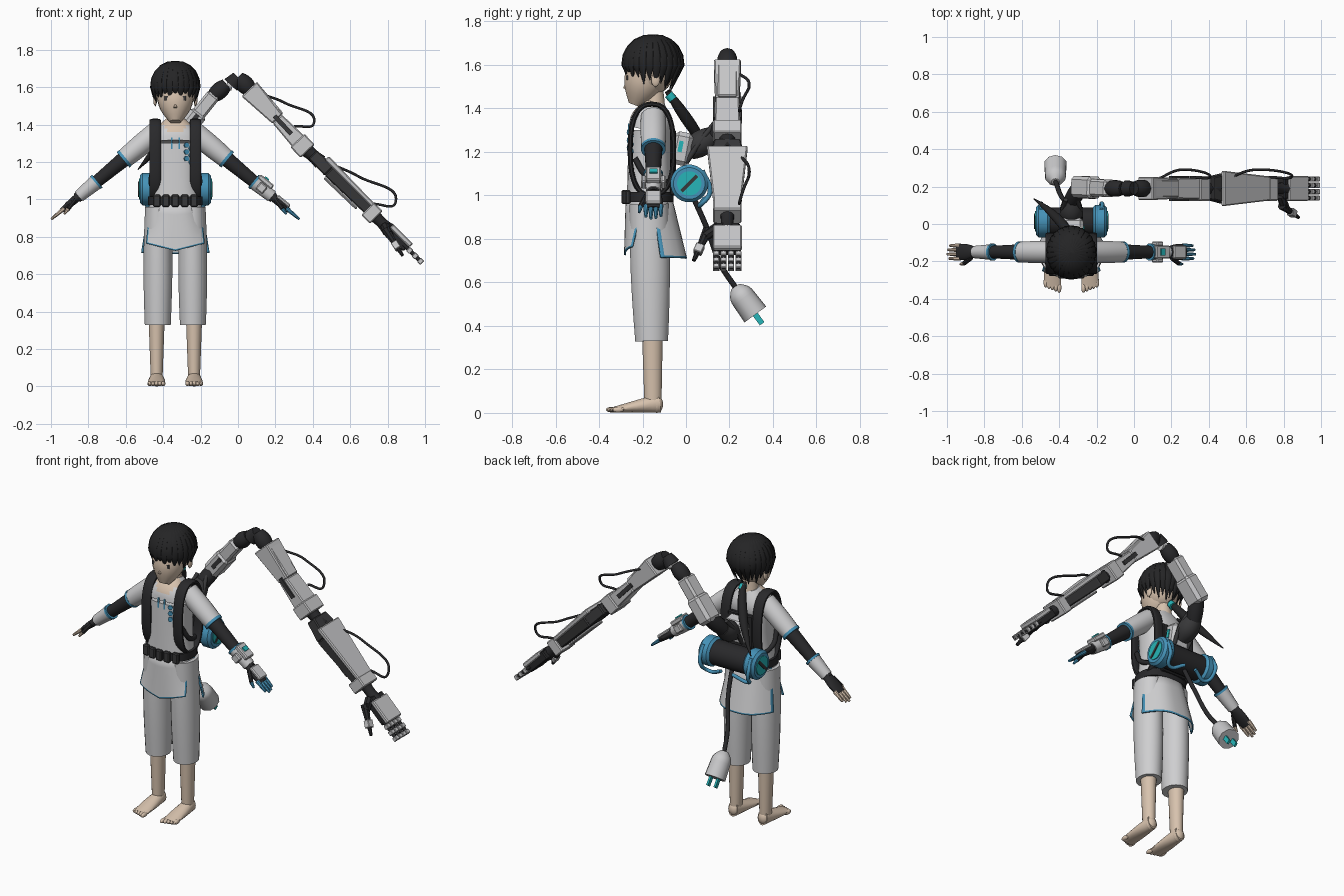
import bpy, bmesh, math
from math import sin, cos, pi
from mathutils import Vector

cube = bpy.data.objects.get("Cube")
if cube:
    bpy.data.objects.remove(cube)


def material(name, *rgb):
    made = bpy.data.materials.new(name)
    made.use_nodes = True
    made.diffuse_color = (*rgb, 1)
    made.node_tree.nodes["Principled BSDF"].inputs["Base Color"].default_value = (*rgb, 1)
    return made


CLOTH = material("pale cloth", .62, .62, .63)
PLATE = material("pale metal", .58, .58, .59)
BLACK = material("black fabric", .022, .022, .024)
HAIR = material("black hair", .018, .018, .019)
DARK = material("dark metal", .04, .04, .042)
SKIN = material("skin", .68, .54, .42)
BLUE = material("blue", .06, .29, .48)
TEAL = material("teal", .02, .46, .48)
X, Y, Z = Vector((1, 0, 0)), Vector((0, 1, 0)), Vector((0, 0, 1))
CENTRE = -.335
rounded = []


def at(x, y, z):
    """Point measured from the centre line of the figure."""
    return Vector((CENTRE + x, y, z))


def line(start, end):
    return lambda t: Vector(start).lerp(Vector(end), t)


def pair(size):
    return Vector(size) if isinstance(size, tuple) else Vector((size, size))


def finish(name, bm, mats, smooth=True):
    bmesh.ops.recalc_face_normals(bm, faces=bm.faces)
    mesh = bpy.data.meshes.new(name)
    bm.to_mesh(mesh)
    bm.free()
    for mat in mats:
        mesh.materials.append(mat)
    made = bpy.data.objects.new(name, mesh)
    bpy.context.collection.objects.link(made)
    if smooth:
        rounded.append(made)
    return made


def loft(name, mats, path, sizes, side=Y, sides=16, power=2, rule=None):
    """Skin oval rings along a path; a higher power squares the oval."""
    bm, rings = bmesh.new(), []
    for i, point in enumerate(path):
        ahead = (path[min(i + 1, len(path) - 1)] - path[max(i - 1, 0)]).normalized()
        across = (side - ahead * side.dot(ahead)).normalized()
        up = ahead.cross(across)
        ring = []
        for k in range(sides):
            turn = 2 * pi * (k + .5) / sides
            c, s = cos(turn), sin(turn)
            grow = 2 / power if sides > 4 else 0
            c, s = (math.copysign(abs(v) ** grow, v) for v in (c, s))
            ring.append(bm.verts.new(point + across * sizes[i].x * c + up * sizes[i].y * s))
        rings.append(ring)
    for low, high in zip(rings, rings[1:]):
        for k in range(sides):
            bm.faces.new((low[k], low[k - 1], high[k - 1], high[k]))
    bm.faces.new(rings[0])
    bm.faces.new(rings[-1])
    if rule:
        for face in bm.faces:
            face.material_index = int(rule(face.calc_center_median()))
    return finish(name, bm, mats, sides > 6)


def taper(name, mat, a, b, start, end=None, bulge=0, bevel=0, extra=None, **shape):
    """Straight part from a to b whose size runs from start to end and may swell between."""
    start, end, bulge = pair(start), pair(end or start), pair(bulge)
    steps = [i / 6 for i in range(7)] if bulge.length else [0, 1]
    made = loft(name, [mat, extra] if extra else [mat], [a.lerp(b, t) for t in steps],
                [start.lerp(end, t) + bulge * sin(pi * t) for t in steps], **shape)
    if bevel:
        made.modifiers.new("bevel", "BEVEL").width = bevel
    return made


def block(name, mat, a, b, start, end=None, bevel=.006, side=Y):
    return taper(name, mat, a, b, start, end, bevel=bevel, side=side, sides=4)


def ball(name, mat, centre, size):
    bm = bmesh.new()
    bmesh.ops.create_uvsphere(bm, u_segments=20, v_segments=12, radius=1)
    for vert in bm.verts:
        vert.co = centre + vert.co * Vector(size)
    finish(name, bm, [mat])


def tube(name, mat, radius, *points):
    curve = bpy.data.curves.new(name, "CURVE")
    curve.dimensions, curve.bevel_depth, curve.bevel_resolution = "3D", radius, 2
    curve.use_fill_caps = True
    spline = curve.splines.new("BEZIER")
    spline.bezier_points.add(len(points) - 1)
    for knot, point in zip(spline.bezier_points, points):
        knot.co = point
        knot.handle_left_type = knot.handle_right_type = "AUTO"
    curve.materials.append(mat)
    bpy.context.collection.objects.link(bpy.data.objects.new(name, curve))


def skirt(name, top, hem, lift):
    """Curved panel with blue edging; top and hem give height, half width, depth and wrap."""
    bm, grid = bmesh.new(), []
    columns = [-1, -.95] + [i / 6 for i in range(-5, 6)] + [.95, 1]
    for t in (0, .3, .7, .97, 1):
        z, width, depth, wrap = Vector(top).lerp(Vector(hem), t)
        grid.append([bm.verts.new(at(width * s, depth + wrap * abs(s) ** 3, z + lift * t * abs(s)))
                     for s in columns])
    for row, (high, low) in enumerate(zip(grid, grid[1:])):
        for i in range(len(columns) - 1):
            face = bm.faces.new((high[i], high[i + 1], low[i + 1], low[i]))
            face.material_index = int(row == 3 or i in (0, len(columns) - 2))
    finish(name, bm, [CLOTH, BLUE]).modifiers.new("thickness", "SOLIDIFY").thickness = .008


# Head and neck
ball("skull", SKIN, at(0, -.165, 1.58), (.108, .115, .12))
taper("jaw", SKIN, at(0, -.18, 1.56), at(0, -.235, 1.415), .1, .03, bulge=.018, side=X)
taper("neck", SKIN, at(0, -.145, 1.36), at(0, -.145, 1.5), .055, .04, side=X)
taper("nose", SKIN, at(0, -.265, 1.53), at(0, -.282, 1.49), .004, .01, side=X, sides=8)

# Hair cap, pointed locks and ponytail
ball("hair_cap", HAIR, at(0, -.145, 1.62), (.118, .128, .115))
locks = 26
for k in range(locks):
    turn = 2 * pi * (k + .5) / locks
    c, s = cos(turn), sin(turn)
    tip = (1.53 if s < -.6 else 1.5 - .03 * s) + .025 * (k % 2)
    path, sizes = [], []
    for step in range(9):
        t = step / 8
        arc, fall = min(1, t * 1.6), max(0, t * 1.6 - 1) / .6
        reach = sin(arc * pi / 2) - fall * (.13 + .3 * max(s, 0))
        path.append(at(.125 * reach * c, .135 * reach * s - .152, 1.6 + .137 * cos(arc * pi / 2) - (1.6 - tip) * fall))
        sizes.append(Vector((.023, .012)) * sin(pi * (.1 + .88 * t)))
    loft("hair_lock", [HAIR], path, sizes, Vector((-s, c, 0)), sides=7)
tail = [i / 8 for i in range(9)]
loft("ponytail", [HAIR], [at(-.2 * t ** 1.5, .22 * t - .085, 1.48 - .32 * t) for t in tail],
     [pair(.003 + .024 * sin(pi * (.15 + .85 * t))) for t in tail], sides=10)
taper("hair_band", TEAL, at(0, -.08, 1.465), at(0, -.06, 1.44), .021)

# Tunic with open neckline, chest marks and skirt panels
torso = dict(side=X, sides=32, power=2.5)
taper("tunic_body", CLOTH, at(0, -.17, .95), at(0, -.168, 1.3), (.143, .103), (.132, .096), bulge=(-.018, 0), **torso)
taper("tunic_chest", CLOTH, at(0, -.168, 1.3), at(0, -.145, 1.43), (.132, .096), (.05, .045), bulge=.02, extra=SKIN,
      rule=lambda c: c.z > 1.36 and c.y < -.17 and abs(c.x - CENTRE) < c.z - 1.33, **torso)
for k in range(6):
    x = .06 + .025 * (k % 2)
    mark, facing = at(x, .45 * x - .29, 1.29 - .018 * k), Vector((.4, -.9, 0))
    taper("hexagon_mark", BLUE, mark - facing * .005, mark + facing * .004, .015, sides=6, side=Z)
skirt("front_skirt", (1, .135, -.277, .09), (.725, .157, -.285, .035), lift=.04)
skirt("back_skirt", (1, .138, -.066, -.09), (.71, .183, .005, -.12), lift=.005)

# Belt with pouches
taper("belt", BLACK, at(0, -.17, .97), at(0, -.17, 1.015), (.147, .112), **torso)
for x in (-.1, -.05, 0, .05, .1):
    pouch = at(x, 1.7 * x * x - .284, .96)
    block("belt_pouch", DARK, pouch, pouch + Z * .065, (.02, .012), side=X)

for s in (-1, 1):
    def mirrored(x, y, z):
        return at(s * x, y, z)

    # Face details
    eye = mirrored(.042, -.27, 1.53)
    block("eye", DARK, eye, eye + Z * .022, (.016, .003), bevel=0, side=X)
    ball("ear", SKIN, mirrored(.108, -.14, 1.53), (.01, .02, .03))
    slit = mirrored(.02, -.262, 1.27)
    block("neck_slit", BLUE, slit, slit + Z * .06, .004, bevel=0, side=X)

    # Trousers, shins and feet
    taper("trouser_leg", CLOTH, mirrored(.094, -.158, .33), mirrored(.092, -.17, .96), (.07, .076), (.07, .09),
          bulge=.008, side=X, sides=24)
    taper("shin", SKIN, mirrored(.1, -.152, .04), mirrored(.1, -.155, .42), (.032, .04), (.046, .05), side=X)
    taper("foot", SKIN, mirrored(.1, -.12, .045), mirrored(.1, -.335, .014), (.032, .045), (.046, .013),
          bulge=(.006, 0), side=X)
    ball("heel", SKIN, mirrored(.1, -.135, .04), (.034, .03, .04))
    for k in range(5):
        ball("toe", SKIN, mirrored(.065 + .018 * k, -.34 + .007 * k, .015), (.012, .028, .013))

    # Sleeves and arms, placed by fraction along one line
    arm = line(mirrored(.1, -.15, 1.36), mirrored(.62, -.15, .93))
    above = Vector((.63 * s, 0, .77))
    taper("sleeve", CLOTH, arm(0), arm(.33), .058, (.055, .052), bulge=.003, sides=20)
    taper("sleeve_trim", BLUE, arm(.32), arm(.345), (.057, .054), sides=20)
    taper("undersleeve", BLACK, arm(.3), arm(.82), .043, .028)
    taper("bracer", PLATE, arm(.62), arm(.8), .043, .034, sides=12)
    taper("bracer_trim", BLUE, arm(.61), arm(.63), .046, sides=12)

    # Gloved hand and fingers
    tips = BLUE if s > 0 else SKIN
    taper("glove", BLACK, arm(.79), arm(.98), (.026, .022), (.04, .013), bulge=(.01, .003))
    for k in range(4):
        spread = Y * (k - 1.5) * .023
        taper("finger", tips, arm(.95) + spread, arm(1.09 - .02 * abs(k - 1.3)) + spread, .012, .007,
              bulge=.001, sides=8)
    taper("thumb", BLACK, arm(.84) - Y * .03, arm(.91) - Y * .06 - Z * .02, .014, .012, sides=8)
    taper("thumb_tip", tips, arm(.91) - Y * .06 - Z * .02, arm(.95) - Y * .065 - Z * .03, .012, .006, sides=8)

    # Wrist device on the left arm
    if s > 0:
        block("wrist_device", PLATE, arm(.62) + above * .04, arm(.76) + above * .04, (.035, .014))
        block("wrist_light", TEAL, arm(.66) + above * .054, arm(.7) + above * .054, (.018, .008), bevel=0)
        block("hand_plate", PLATE, arm(.83) + above * .02, arm(.96) + above * .02, (.036, .01))
        for depth in (-.045, .045):
            block("wrist_clamp", PLATE, arm(.66) + Y * depth, arm(.73) + Y * depth, (.012, .024))

    # Shoulder strap as a squared loop, and the band round the ribs
    loop = []
    for k in range(29):
        turn = 2 * pi * k / 28
        y, z = (math.copysign(abs(v) ** .8, v) for v in (sin(turn), -cos(turn)))
        loop.append(mirrored(.108, .1 * y - .157, .21 * z + 1.21))
    loft("shoulder_strap", [BLACK], loop, [Vector((.031, .012))] * len(loop), X, sides=12, power=3)
    tube("side_strap", BLACK, .014, mirrored(.118, -.235, 1.17), mirrored(.13, -.18, 1.09), mirrored(.09, -.05, 1.05))

    # End of the pack drum, with its dial and tube
    drum = line(at(0, .015, 1.055), mirrored(.19, .015, 1.055))
    taper("drum_end", BLUE, drum(.6), drum(1), .087, bevel=.014, sides=24)
    taper("drum_dial", TEAL, drum(.98), drum(1.025), .056, sides=24)
    slant = (Y + Z) * .036
    block("dial_bar", DARK, drum(1.025) - slant, drum(1.025) + slant, (.004, .008), bevel=0, side=X)
    tube("drum_tube", BLUE, .011, drum(.85) + (Y + Z) * .06, drum(.85) + Y * .095 - Z * .04,
         drum(.7) + Y * .05 - Z * .1, drum(.2) + Y * .07 - Z * .07)
    tube("piston", DARK, .012, mirrored(.045, 0, 1.15), mirrored(.05, .06, 1.24), mirrored(.03, .13, 1.33))

# Back pack: drum, housing and shoulder joint
taper("drum_core", BLACK, at(-.12, .015, 1.055), at(.12, .015, 1.055), .074, sides=24)
block("back_plate", BLACK, at(0, -.06, 1), at(0, -.06, 1.3), (.085, .014), side=X)
block("pack_housing", PLATE, at(0, -.035, 1.14), at(0, -.005, 1.29), (.065, .045), bevel=.02, side=X)
block("housing_light", TEAL, at(.066, -.03, 1.2), at(.066, -.02, 1.25), (.004, .01), bevel=0, side=X)
taper("pack_joint", DARK, at(0, .01, 1.2), at(0, .13, 1.28), .042, bulge=.02, side=X, sides=12)

# Mechanical arm: base link and top joints
DEPTH = .19
base = line((-.31, .2, 1.335), (-.12, DEPTH, 1.57))
upper = line((.06, DEPTH, 1.59), (.36, DEPTH, 1.27))
fore = line((.4, DEPTH, 1.24), (.985, DEPTH, .66))
outward = Vector((.7, 0, .7))
peak = line((-.06, DEPTH, 1.615), (-.03, DEPTH, 1.61))
taper("shoulder_link", BLACK, at(0, .12, 1.27), base(.1), .042, bulge=.004, side=X, sides=12)
block("base_link", PLATE, base(0), base(.56), (.058, .048), bevel=.018)
block("base_sleeve", PLATE, base(.5), base(.96), (.046, .038), bevel=.012)
block("base_slot", DARK, base(.2) - Y * .055, base(.5) - Y * .055, (.006, .012), bevel=0)
taper("top_joint", BLACK, base(.9), peak(0), .034, bulge=.012, sides=10)
taper("joint_core", PLATE, peak(0), peak(1), .03, sides=12)
taper("top_joint", BLACK, peak(.7), upper(-.2), .046, .034, sides=10)
taper("top_joint", BLACK, upper(-.2), upper(.05), .034, bulge=.014, sides=10)

# Upper arm and elbow
block("upper_arm", PLATE, upper(0), upper(.5), (.062, .057), (.055, .036))
block("upper_arm_end", PLATE, upper(.5), upper(.9), (.055, .034), (.058, .044))
block("upper_cover", PLATE, upper(.05) + outward * .035, upper(.5) + outward * .025, (.045, .02))
for face in (-.06, .06):
    block("upper_slot", DARK, upper(.45) + Y * face, upper(.75) + Y * face, (.006, .012), bevel=0)
block("elbow", PLATE, upper(.86), upper(1.04), (.066, .052))
taper("elbow_joint", BLACK, upper(1), fore(.07), .04, bulge=-.006, sides=10)

# Forearm and wrist
block("forearm_core", DARK, fore(0), fore(.15), (.06, .032), (.082, .036))
block("forearm_frame", DARK, fore(.15), fore(.53), (.082, .036), (.05, .028))
block("forearm_plate", PLATE, fore(.08) + outward * .04, fore(.54) + outward * .034, (.094, .015), (.062, .012))
block("forearm_underplate", PLATE, fore(.16) - outward * .045, fore(.45) - outward * .04, (.045, .008))
block("wrist_block", PLATE, fore(.5), fore(.58), (.066, .048))
taper("wrist_joint", BLACK, fore(.56), fore(.7), .035, .04, bulge=-.008, sides=10)
for name, limb in (("upper_cable", line(upper(.15), upper(.85))), ("forearm_cable", line(fore(.12), fore(.6)))):
    tube(name, BLACK, .007, limb(0) + Y * .05 + outward * .03, limb(.4) + Y * .1 + outward * .09,
         limb(1) + Y * .06 + outward * .13, limb(.8) + Y * .06 + outward * .04)

# Mechanical hand
block("palm", BLACK, fore(.66), fore(.86), (.058, .028))
block("hand_back", PLATE, fore(.69) + outward * .025, fore(.87) + outward * .025, (.067, .014))
for k in range(4):
    spread = Y * (k - 1.5) * .034
    tube("finger_rod", BLACK, .011, fore(.83) + spread, fore(1) + spread)
    for joint in (.87, .92, .97):
        block("finger_plate", PLATE, fore(joint) + spread, fore(joint + .03) + spread, (.014, .015), bevel=.003)
thumb = line((.79, .1, .84), (.88, .035, .7))
taper("metal_thumb", BLACK, fore(.66) - Y * .04, thumb(.2), .024, sides=8)
taper("metal_thumb_tip", BLACK, thumb(0), thumb(1), .024, .009, sides=8)
block("thumb_plate", PLATE, thumb(.5), thumb(.75), (.02, .018), bevel=.003)

# Power cord and plug
plug = line(at(-.085, .225, .58), at(-.085, .35, .41))
tube("power_cord", BLACK, .013, at(0, .03, 1), at(-.02, .1, .84), at(-.06, .16, .68), plug(.05))
taper("plug_cap", PLATE, plug(0), plug(.3), .022, .058, bulge=.01, side=X, sides=10)
taper("plug_body", PLATE, plug(.3), plug(.75), .058, .062, side=X, sides=10)
for offset in (-.025, .025):
    block("plug_prong", TEAL, plug(.7) + X * offset, plug(1) + X * offset, (.006, .013), bevel=0, side=X)

# Smooth the rounded parts and keep hard edges
bpy.ops.object.select_all(action="DESELECT")
for part in rounded:
    part.select_set(True)
bpy.context.view_layer.objects.active = rounded[0]
bpy.ops.object.shade_smooth_by_angle(angle=math.radians(40))
